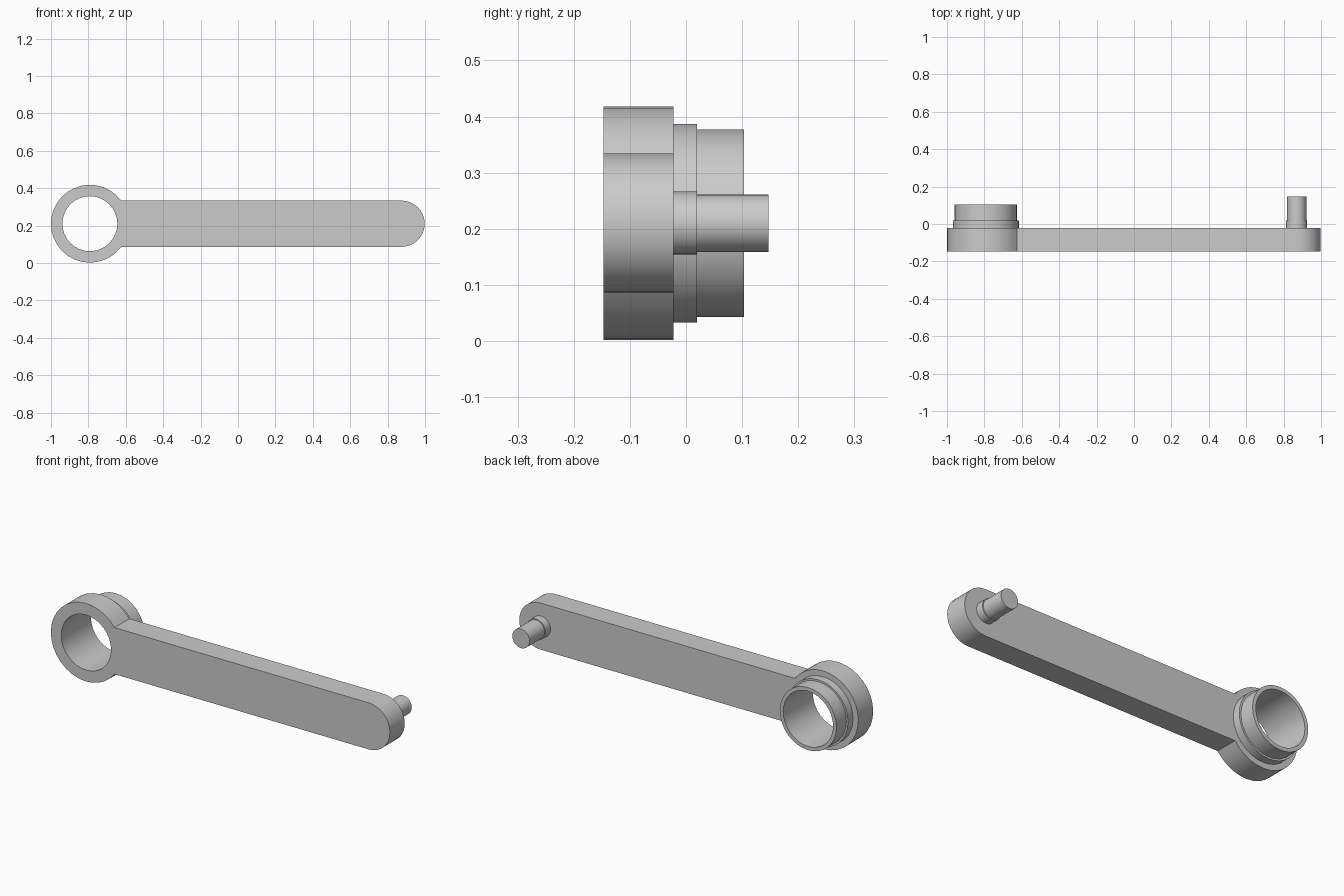
import bpy, bmesh
from math import sin, cos, pi, asin, sqrt

cube = bpy.data.objects.get("Cube")
if cube:
    bpy.data.objects.remove(cube)

grey = bpy.data.materials.new("plain grey")
grey.use_nodes = True
grey.diffuse_color = (0.6, 0.6, 0.6, 1)
grey.node_tree.nodes["Principled BSDF"].inputs["Base Color"].default_value = (0.6, 0.6, 0.6, 1)

RING_X, PIN_X, MID_Z = -0.792, 0.874, 0.21
RING_R, BORE_R, ARM_R = 0.208, 0.147, 0.124
FRONT, BACK, STEP = -0.147, -0.022, 0.02
SIDES = 32


def arc(cx, radius, start, end, steps):
    """Points on an arc in the x-z plane, both ends included."""
    angles = [start + (end - start) * i / steps for i in range(steps + 1)]
    return [(cx + radius * cos(a), MID_Z + radius * sin(a)) for a in angles]


def finish(bm, name):
    """Turn the bmesh into a smooth-shaded object with sharp edges kept."""
    bmesh.ops.recalc_face_normals(bm, faces=bm.faces)
    mesh = bpy.data.meshes.new(name)
    bm.to_mesh(mesh)
    bm.free()
    mesh.materials.append(grey)
    obj = bpy.data.objects.new(name, mesh)
    bpy.context.collection.objects.link(obj)
    bpy.ops.object.select_all(action="DESELECT")
    obj.select_set(True)
    bpy.context.view_layer.objects.active = obj
    bpy.ops.object.shade_smooth_by_angle(angle=pi / 6)
    return obj


def lathe(name, cx, profile, closed):
    """Spin (radius, y) points about an axis along y."""
    bm = bmesh.new()
    verts = [bm.verts.new((cx + r, y, MID_Z)) for r, y in profile]
    edges = [bm.edges.new(pair) for pair in zip(verts, verts[1:])]
    if closed:
        edges.append(bm.edges.new((verts[-1], verts[0])))
    bmesh.ops.spin(bm, geom=verts + edges, cent=(cx, 0, MID_Z), axis=(0, 1, 0),
                   angle=2 * pi, steps=SIDES)
    bmesh.ops.remove_doubles(bm, verts=bm.verts, dist=0.0001)
    return finish(bm, name)


# Crank arm: open ring and round-ended bar in one outline, with a round bore
join = asin(ARM_R / RING_R)
outline = (arc(RING_X, RING_R, join, 2 * pi - join, 26)
           + arc(PIN_X, ARM_R, -pi / 2, pi / 2, 16))
bore = arc(RING_X, BORE_R, 0, 2 * pi, SIDES)[:-1]

bm = bmesh.new()
edges = []
for loop in (outline, bore):
    verts = [bm.verts.new((x, FRONT, z)) for x, z in loop]
    edges += [bm.edges.new(p) for p in zip(verts, verts[1:] + verts[:1])]
bmesh.ops.triangle_fill(bm, edges=edges, use_beauty=True, normal=(0, -1, 0))
extruded = bmesh.ops.extrude_face_region(bm, geom=bm.faces[:])
moved = [g for g in extruded["geom"] if isinstance(g, bmesh.types.BMVert)]
bmesh.ops.translate(bm, verts=moved, vec=(0, BACK - FRONT, 0))
finish(bm, "crank_arm")

# Stepped hollow sleeve behind the ring
lathe("sleeve", RING_X, [(BORE_R, BACK), (0.177, BACK), (0.177, STEP),
                         (0.167, STEP), (0.167, 0.103), (BORE_R, 0.103)], True)

# Collared solid pin behind the far end
lathe("pin", PIN_X - 0.004, [(0, BACK), (0.056, BACK), (0.056, STEP),
                             (0.051, STEP), (0.051, 0.147), (0, 0.147)], False)
